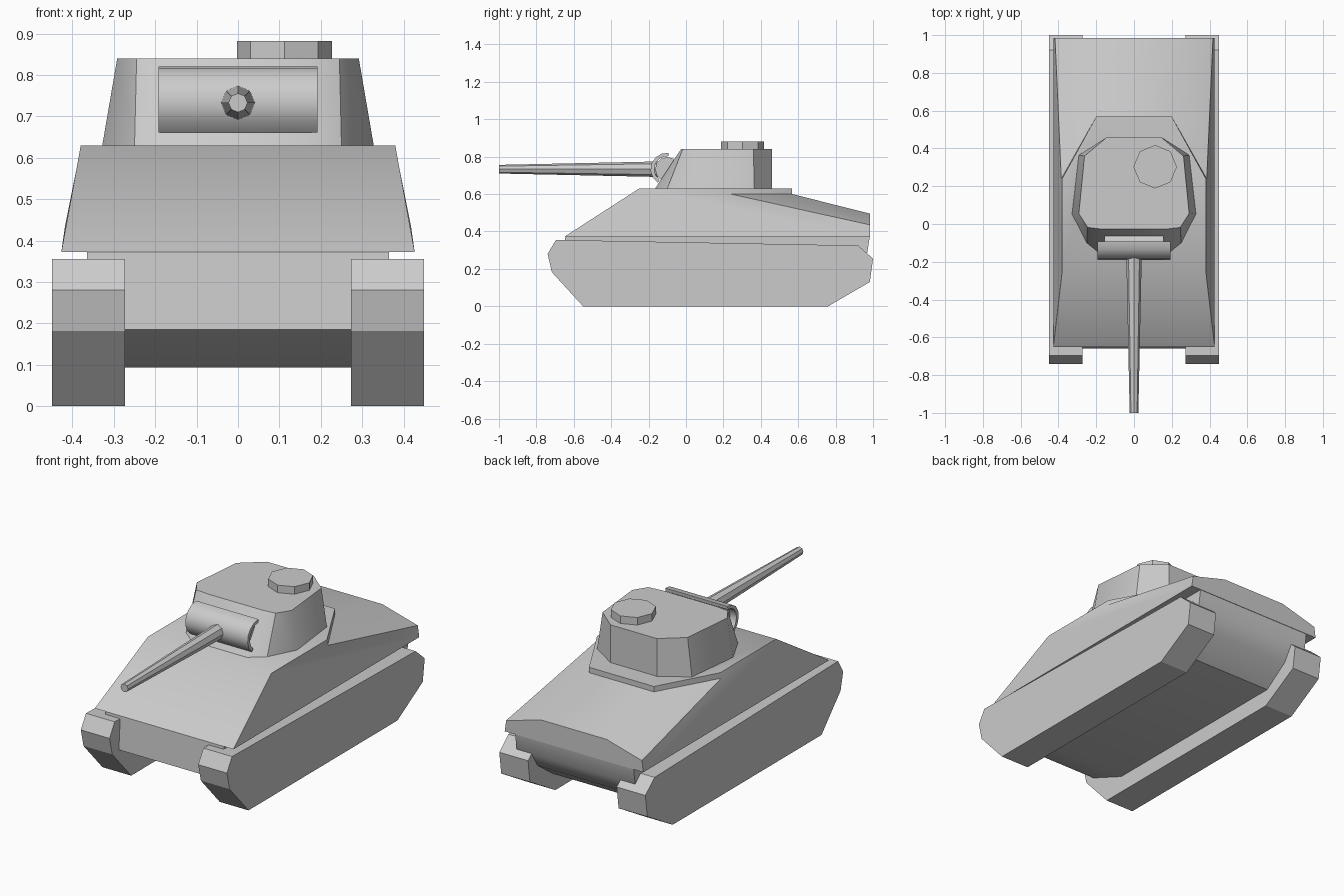
import bpy, bmesh
from math import radians, cos, sin, pi
from mathutils import Matrix

if "Cube" in bpy.data.objects:
    bpy.data.objects.remove(bpy.data.objects["Cube"])


def finish(name, bm, angle=35):
    bmesh.ops.recalc_face_normals(bm, faces=bm.faces)
    me = bpy.data.meshes.new(name)
    bm.to_mesh(me)
    bm.free()
    ob = bpy.data.objects.new(name, me)
    bpy.context.collection.objects.link(ob)
    if angle:
        bpy.ops.object.select_all(action='DESELECT')
        ob.select_set(True)
        bpy.context.view_layer.objects.active = ob
        bpy.ops.object.shade_smooth_by_angle(angle=radians(angle))
    return ob


def loft(name, a, b, angle=35):
    """Closed solid between two matching rings of points."""
    bm = bmesh.new()
    va = [bm.verts.new(p) for p in a]
    vb = [bm.verts.new(p) for p in b]
    bm.faces.new(va)
    bm.faces.new(vb)
    n = len(va)
    for i in range(n):
        j = (i + 1) % n
        bm.faces.new((va[i], va[j], vb[j], vb[i]))
    return finish(name, bm, angle)


def extrude_x(name, profile, x0, x1, angle=35):
    return loft(name, [(x0, y, z) for y, z in profile],
                [(x1, y, z) for y, z in profile], angle)


def cone(name, r1, r2, depth, matrix, sides=8):
    bm = bmesh.new()
    bmesh.ops.create_cone(bm, cap_ends=True, segments=sides, radius1=r1,
                          radius2=r2, depth=depth, matrix=matrix)
    return finish(name, bm)


# Tracks
track = [(-.74, .28), (-.695, .355), (.92, .325), (1, .255),
         (.983, .13), (.76, 0), (-.55, 0), (-.717, .182)]
extrude_x("track_right", track, .273, .45, 0)
extrude_x("track_left", track, -.45, -.273, 0)

# Lower hull tub
tub = [(-.645, .375), (-.658, .185), (-.43, .093), (.77, .093),
       (.915, .195), (.968, .28), (.983, .375)]
extrude_x("lower_hull", tub, -.365, .365)

# Upper hull: right-hand points, mirrored to the left
half = [(.427, -.65, .372), (.38, -.25, .63), (.38, .24, .63),
        (.2, .568, .63), (.385, .24, .6), (.2, .568, .6),
        (.418, .985, .435), (.2, .985, .495), (.427, .985, .372)]
bm = bmesh.new()
R = [bm.verts.new(p) for p in half]
L = [bm.verts.new((-x, y, z)) for x, y, z in half]
for s in (R, L):
    for f in ((0, 8, 6, 4, 2, 1), (2, 4, 5, 3), (4, 6, 7, 5)):
        bm.faces.new([s[i] for i in f])
# faces that span both sides: glacis, roof, roof step, deck, rear, floor
for f in ((0, 1), (1, 2, 3), (3, 5), (5, 7), (7, 6, 8), (8, 0)):
    bm.faces.new([R[i] for i in f] + [L[i] for i in reversed(f)])
finish("upper_hull", bm)


# Turret
def ring(pts, z):
    return [(x, y, z) for x, y in pts] + [(-x, y, z) for x, y in reversed(pts)]


base = [(.143, .46), (.292, .365), (.328, .053), (.25, -.1), (.17, -.165)]
roof = [(.143, .46), (.262, .36), (.292, .055), (.245, -.018), (.17, -.027)]
loft("turret", ring(base, .63), ring(roof, .84))

# Commander hatch
cone("hatch", .115, .115, .045, Matrix.Translation((.112, .303, .8595)))

# Curved gun shield with its round backing
cy, cz = -.1, .733
turn = [radians(85 + 150 * i / 6) for i in range(7)]
shield = [(cy + .09 * cos(t), cz + .088 * sin(t)) for t in turn]
shield += [(cy + .07 * cos(t), cz + .07 * sin(t)) for t in reversed(turn)]
extrude_x("gun_shield", shield, -.192, .192)
cone("shield_backing", .065, .065, .314, Matrix.Translation((0, cy, cz)) @
     Matrix.Rotation(pi / 2, 4, 'Y'), 12)

# Gun barrel
cone("gun_barrel", .042, .023, .88, Matrix.Translation((0, -.56, cz)) @
     Matrix.Rotation(pi / 2, 4, 'X'))
